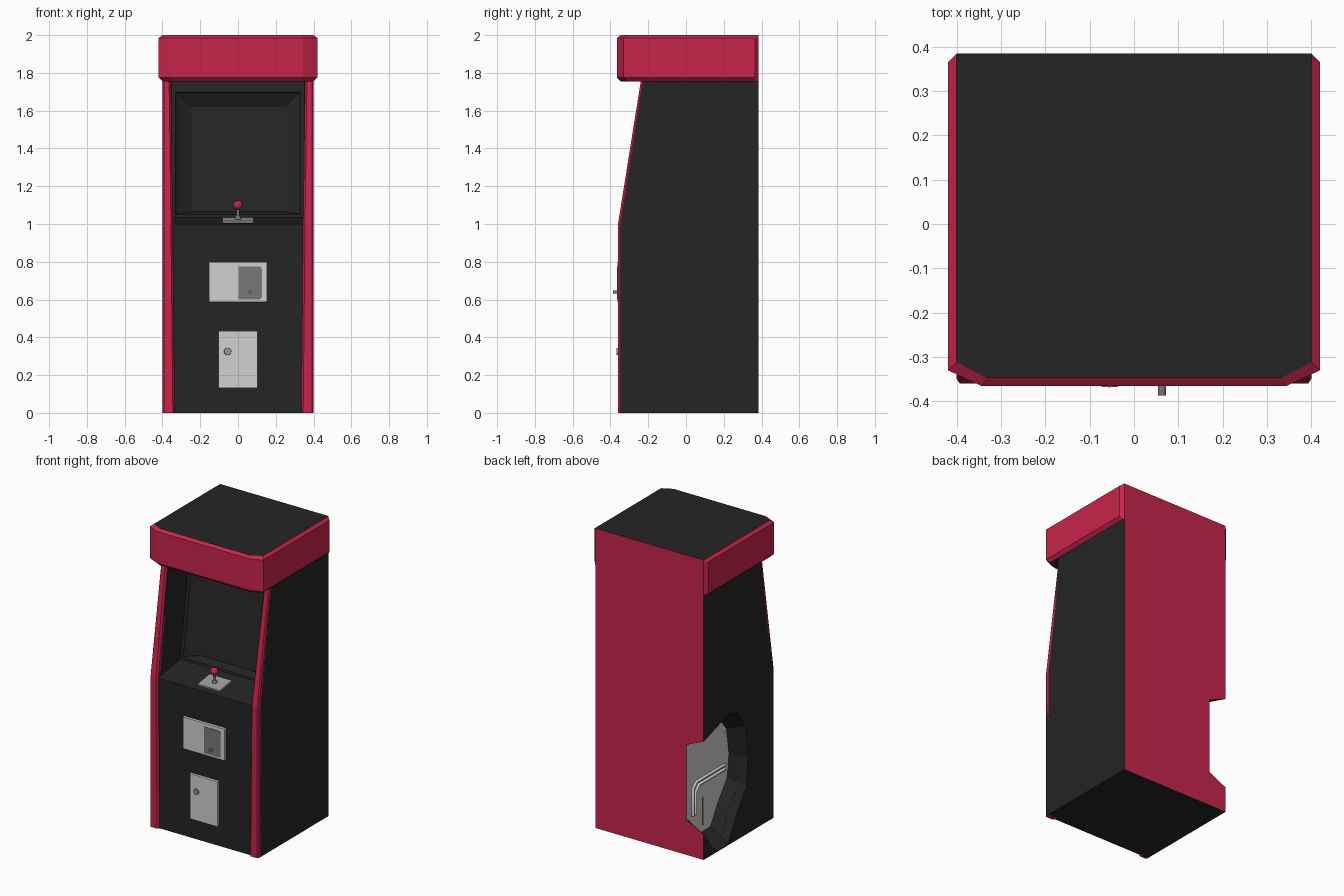
import bpy, bmesh, math
from mathutils import Vector, Matrix

if "Cube" in bpy.data.objects:
    bpy.data.objects.remove(bpy.data.objects["Cube"])


def mat(name, rgb):
    m = bpy.data.materials.new(name)
    m.diffuse_color = (*rgb, 1)
    m.use_nodes = True
    m.node_tree.nodes["Principled BSDF"].inputs["Base Color"].default_value = m.diffuse_color
    return m


BLACK = mat("black", (0.018, 0.018, 0.018))
RED = mat("red", (0.57, 0.018, 0.068))
LIGHT = mat("light grey", (0.63, 0.63, 0.63))
MID = mat("mid grey", (0.34, 0.34, 0.34))
DARK = mat("dark grey", (0.19, 0.19, 0.19))
GREEN = mat("board green", (0.05, 0.14, 0.018))


def finish(name, bm, mats, rule=None):
    bmesh.ops.recalc_face_normals(bm, faces=bm.faces)
    bm.normal_update()
    if rule:
        for f in bm.faces:
            f.material_index = rule(f)
    me = bpy.data.meshes.new(name)
    bm.to_mesh(me)
    bm.free()
    ob = bpy.data.objects.new(name, me)
    bpy.context.collection.objects.link(ob)
    for m in mats:
        me.materials.append(m)
    return ob


def loft_bm(rings):
    """Skin a list of equal-length point rings and cap both ends."""
    bm = bmesh.new()
    vs = [[bm.verts.new(p) for p in r] for r in rings]
    n = len(rings[0])
    for a, b in zip(vs, vs[1:]):
        for i in range(n):
            j = (i + 1) % n
            bm.faces.new((a[i], a[j], b[j], b[i]))
    bm.faces.new(vs[0])
    bm.faces.new(vs[-1])
    return bm


def loft(name, rings, mats, rule=None):
    return finish(name, loft_bm(rings), mats, rule)


def plate(name, pts, y0, y1, m, bev=0.0):
    """Plate on the front panel, slightly narrower at its front face."""
    cx = sum(p[0] for p in pts) / len(pts)
    cz = sum(p[1] for p in pts) / len(pts)
    sh = lambda v, c: v - math.copysign(bev, v - c)
    return loft(name, [[(x, y0, z) for x, z in pts],
                       [(sh(x, cx), y1, sh(z, cz)) for x, z in pts]], [m])


def box(name, c, size, m, rot=None):
    bm = bmesh.new()
    bmesh.ops.create_cube(bm, size=1)
    bmesh.ops.scale(bm, vec=size, verts=bm.verts)
    if rot:
        bmesh.ops.rotate(bm, cent=(0, 0, 0), matrix=rot, verts=bm.verts)
    bmesh.ops.translate(bm, vec=c, verts=bm.verts)
    return finish(name, bm, [m])


def rod(name, a, b, r1, r2, m, n=12):
    a, b = Vector(a), Vector(b)
    d = b - a
    bm = bmesh.new()
    bmesh.ops.create_cone(bm, cap_ends=True, segments=n, radius1=r1, radius2=r2, depth=d.length)
    bmesh.ops.transform(bm, matrix=Matrix.Translation((a + b) / 2) @ d.to_track_quat('Z', 'Y').to_matrix().to_4x4(),
                        verts=bm.verts)
    return finish(name, bm, [m])


def rect(x0, x1, z0, z1):
    return [(x0, z0), (x1, z0), (x1, z1), (x0, z1)]


BODY = [BLACK, RED, LIGHT]
BACK = 0.385
TOP = 1.765


def back_red(f):
    return 1 if f.normal.y > 0.9 else 0


# Central cabinet with front panel, control deck and recessed screen
prof = [(-0.347, 0), (-0.347, 1.0), (-0.11, 1.035), (0.0, TOP), (BACK, TOP), (BACK, 0)]
bm = loft_bm([[(x, y, z) for y, z in prof] for x in (-0.35, 0.35)])
face = next(f for f in bm.faces if len(f.verts) == 4
            and all(-0.12 < v.co.y < 0.01 for v in f.verts))
prev = list(face.verts)
bm.faces.remove(face)
slope = 0.11 / (TOP - 1.035)
signs = [(math.copysign(1, v.co.x), v.co.z > 1.4) for v in prev]
for hx, z0, z1, d in ((0.33, 1.05, 1.70, 0), (0.32, 1.055, 1.69, 0.012), (0.245, 1.065, 1.62, 0.055)):
    ring = []
    for s, up in signs:
        z = z1 if up else z0
        ring.append(bm.verts.new((s * hx, -0.11 + slope * (z - 1.035) + d, z)))
    for i in range(4):
        j = (i + 1) % 4
        bm.faces.new((prev[i], prev[j], ring[j], ring[i]))
    prev = ring
bm.faces.new(prev)
cabinet = finish("cabinet_body", bm, BODY, back_red)

# Side panels and their red front edging
side = [(-0.346, 0), (-0.346, 1.0), (-0.225, TOP), (BACK, TOP), (BACK, 0)]
sides = {}
for s, tag in ((-1, "left"), (1, "right")):
    sides[s] = loft("side_panel_" + tag, [[(s * x, y, z) for y, z in side] for x in (0.35, 0.40)],
                    BODY, back_red)
    rings = []
    for xi, y, z in ((0.335, -0.36, 0), (0.345, -0.36, 1.0), (0.355, -0.238, TOP)):
        rings.append([(s * px, py, z) for px, py in (
            (0.40, y + 0.03), (0.40, y + 0.01), (0.393, y), (xi + 0.01, y), (xi, y + 0.012), (xi, y + 0.03))])
    loft("front_edging_" + tag, rings, [RED])

# Broken-open cavity at the rear of the left side
hole = [(-0.15, 0.77), (0.0, 0.79), (0.26, 0.87), (0.355, 0.845), (0.44, 0.725), (0.47, 0.51),
        (0.45, 0.32), (0.34, 0.16), (0.26, 0.006), (0.13, 0.004), (0.0, 0.17), (-0.15, 0.22)]
FLOOR = -0.275
inner = [(0.15 + (s - 0.15) * 0.92, 0.5 + (z - 0.5) * 0.82) for s, z in hole]
cutter = loft("cavity_cutter", [[(-0.402, BACK - s, z) for s, z in hole],
                                [(FLOOR, BACK - s, z) for s, z in inner]], BODY,
              lambda f: 2 if f.normal.x > 0.95 else 0)
cutter.hide_render = True
for ob in (cabinet, sides[-1]):
    mod = ob.modifiers.new("cavity", 'BOOLEAN')
    mod.operation = 'DIFFERENCE'
    mod.solver = 'EXACT'
    mod.object = cutter
    bpy.context.view_layer.objects.active = ob
    bpy.ops.object.modifier_apply(modifier=mod.name)
bpy.data.objects.remove(cutter)

# Circuit boards with rows of chips inside the cavity
for k, (s, z, h) in enumerate(((0.40, 0.57, 0.21), (0.17, 0.23, 0.19))):
    y = BACK - s
    box(f"circuit_board_{k}", (FLOOR + 0.035, y, z), (0.07, 0.014, h), GREEN)
    for i in range(7):
        zz = z - h * 0.42 + i * h * 0.14
        for j in range(2):
            box(f"chip_{k}_{i}_{j}", (FLOOR + 0.02 + 0.03 * j, y + 0.011, zz), (0.018, 0.012, h * 0.08), LIGHT)
box("circuit_board_top", (FLOOR + 0.006, BACK - 0.25, 0.675), (0.012, 0.2, 0.1), GREEN)
for i in range(6):
    for j in range(3):
        box(f"top_chip_{i}_{j}", (FLOOR + 0.014, BACK - 0.17 - 0.032 * i, 0.645 + 0.03 * j),
            (0.01, 0.016, 0.014), DARK)

# Bent pipe across the cavity floor
for k, d in enumerate((0.0, 0.028)):
    path = [(0.055 + d, 0.24), (0.055 + d, 0.42 - d), (0.09 + d, 0.455 - d), (0.39, 0.455 - d)]
    cu = bpy.data.curves.new("pipe", 'CURVE')
    cu.dimensions = '3D'
    cu.bevel_depth = 0.009
    cu.bevel_resolution = 1
    cu.use_fill_caps = True
    sp = cu.splines.new('POLY')
    sp.points.add(len(path) - 1)
    for p, (s, z) in zip(sp.points, path):
        p.co = (FLOOR - 0.008, BACK - s, z, 1)
    cu.materials.append(LIGHT)
    bpy.context.collection.objects.link(bpy.data.objects.new(f"cavity_pipe_{k}", cu))

# Overhanging header with bevelled rims
outer_r = [(0.40, BACK), (0.42, 0.365), (0.42, -0.33), (0.345, -0.365)]
inner_r = [(0.40, BACK), (0.40, 0.37), (0.40, -0.312), (0.335, -0.346)]
both = lambda r, z: [(x, y, z) for x, y in r] + [(-x, y, z) for x, y in reversed(r)]
loft("header", [both(inner_r, 1.755), both(outer_r, 1.775), both(outer_r, 1.985), both(inner_r, 2.0)],
     [RED, BLACK], lambda f: 1 if abs(f.normal.z) > 0.95 else 0)

# Coin panel, its darker hatch and knob
plate("coin_panel", rect(-0.155, 0.155, 0.585, 0.80), -0.34, -0.362, LIGHT, 0.002)
plate("coin_hatch", [(0.003, 0.60), (0.11, 0.60), (0.121, 0.604), (0.126, 0.615), (0.126, 0.76),
                     (0.121, 0.771), (0.11, 0.775), (0.003, 0.775)], -0.36, -0.365, DARK)
rod("hatch_knob", (0.063, -0.36, 0.64), (0.063, -0.387, 0.64), 0.009, 0.009, DARK)

# Lower service door and lock
plate("service_door", rect(-0.105, 0.105, 0.13, 0.435), -0.34, -0.361, LIGHT, 0.002)
rod("door_lock", (-0.055, -0.355, 0.325), (-0.055, -0.368, 0.325), 0.021, 0.018, MID, 16)
box("lock_slot", (-0.055, -0.368, 0.325), (0.005, 0.002, 0.018), DARK)

# Joystick on the tilted deck
tilt = Matrix.Rotation(math.atan2(0.035, 0.237), 3, 'X')
box("joystick_plate", (0, -0.245, 1.02), (0.165, 0.13, 0.012), MID, tilt)
rod("joystick_collar", (0, -0.245, 1.02), (0, -0.247, 1.042), 0.02, 0.011, DARK)
rod("joystick_shaft", (0, -0.245, 1.03), (0, -0.25, 1.09), 0.008, 0.008, DARK)
bm = bmesh.new()
bmesh.ops.create_uvsphere(bm, u_segments=16, v_segments=10, radius=0.025)
bmesh.ops.translate(bm, vec=(0, -0.25, 1.10), verts=bm.verts)
ball = finish("joystick_ball", bm, [RED])
for p in ball.data.polygons:
    p.use_smooth = True
